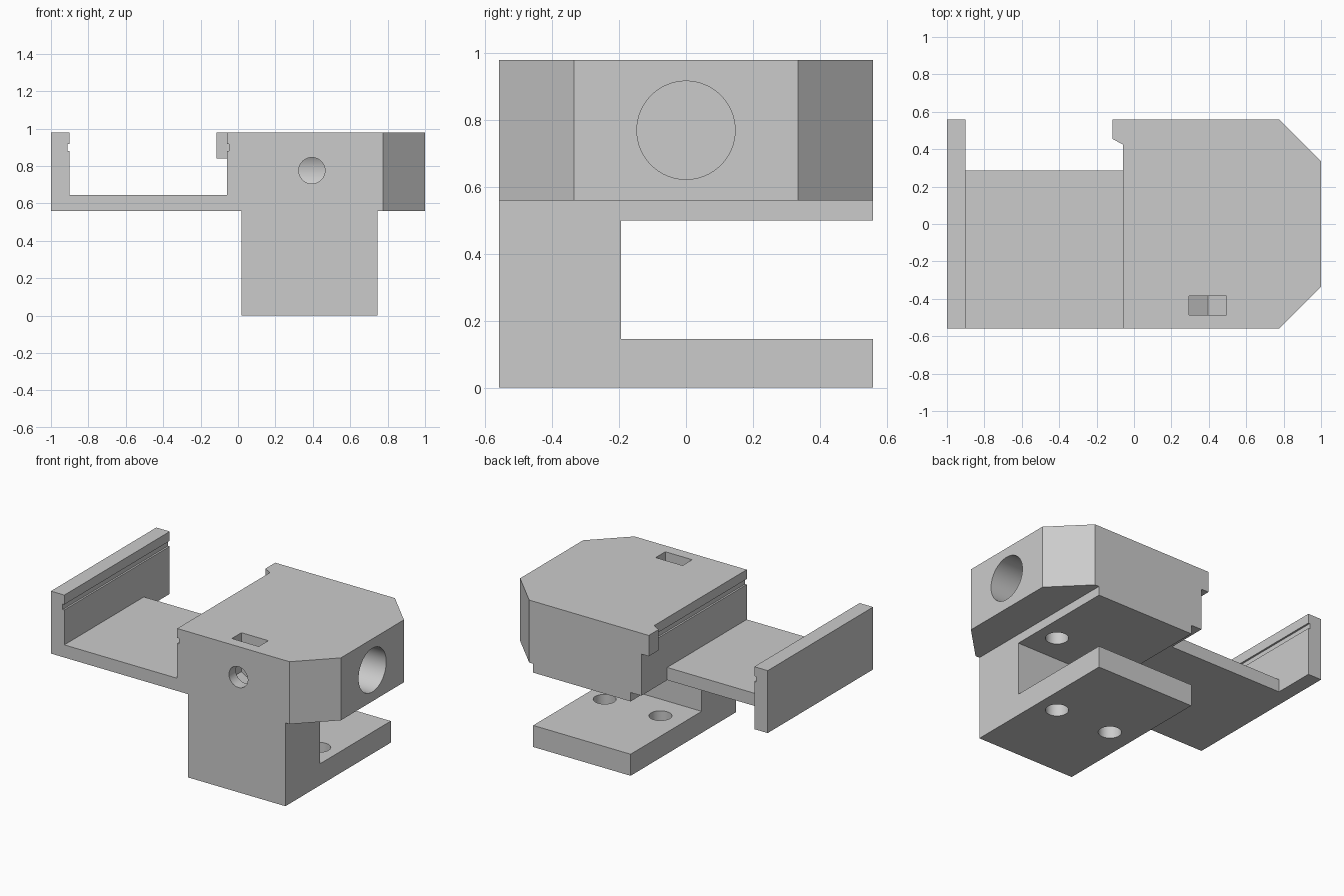
import bpy
import bmesh
import math
from mathutils import Vector

cube = bpy.data.objects.get("Cube")
if cube:
    bpy.data.objects.remove(cube, do_unlink=True)

grey = bpy.data.materials.new("plain_grey")
grey.use_nodes = True
grey.diffuse_color = (0.6, 0.6, 0.6, 1)
grey.node_tree.nodes["Principled BSDF"].inputs["Base Color"].default_value = grey.diffuse_color


def prism(name, points, axis, low, high):
    """Extrude a 2D outline along an axis."""
    place = {"x": lambda a, b, c: (c, a, b),
             "y": lambda a, b, c: (a, c, b),
             "z": lambda a, b, c: (a, b, c)}[axis]
    bm = bmesh.new()
    face = bm.faces.new([bm.verts.new(place(a, b, low)) for a, b in points])
    out = bmesh.ops.extrude_face_region(bm, geom=[face])
    moved = [v for v in out["geom"] if isinstance(v, bmesh.types.BMVert)]
    bmesh.ops.translate(bm, verts=moved, vec=Vector(place(0, 0, high - low)))
    bmesh.ops.recalc_face_normals(bm, faces=bm.faces)
    mesh = bpy.data.meshes.new(name)
    bm.to_mesh(mesh)
    bm.free()
    mesh.materials.append(grey)
    obj = bpy.data.objects.new(name, mesh)
    bpy.context.collection.objects.link(obj)
    return obj


def rect(a0, a1, b0, b1):
    return [(a0, b0), (a1, b0), (a1, b1), (a0, b1)]


def ring(a, b, radius, sides=64, turn=0.0):
    return [(a + radius * math.cos(turn + math.tau * i / sides),
             b + radius * math.sin(turn + math.tau * i / sides)) for i in range(sides)]


def combine(target, other, operation):
    """Apply a boolean and discard the second solid."""
    mod = target.modifiers.new(operation.lower(), "BOOLEAN")
    mod.operation = operation
    mod.solver = "EXACT"
    mod.object = other
    bpy.context.view_layer.objects.active = target
    bpy.ops.object.modifier_apply(modifier=mod.name)
    bpy.data.objects.remove(other, do_unlink=True)


DEEP = 0.56      # half depth
BASE, TOP = 0.56, 0.98
HOLE = 0.07
MID = 0.77       # height of the bore axis

# Chamfered main block with a groove along its inner side
body = prism("clamp_body", [(-0.06, -DEEP), (0.775, -DEEP), (1, -0.335), (1, 0.335),
                            (0.775, DEEP), (-0.06, DEEP)], "z", BASE, TOP)
combine(body, prism("groove", rect(-0.1, -0.048, 0.88, 0.917), "y", -0.7, 0.7), "DIFFERENCE")

# Stop lip at the rear inner corner
combine(body, prism("stop_lip", [(-0.115, DEEP), (-0.115, 0.455), (-0.06, 0.425),
                                 (0, 0.425), (0, DEEP)], "z", 0.84, TOP), "UNION")

# Flat tray and grooved side wall
combine(body, prism("tray", rect(-0.95, -0.02, BASE, 0.645), "y", -DEEP, 0.285), "UNION")
wall = prism("side_wall", rect(-1, -0.9, BASE, TOP), "y", -DEEP, DEEP)
combine(wall, prism("groove", rect(-0.912, -0.8, 0.88, 0.917), "y", -0.7, 0.7), "DIFFERENCE")
combine(body, wall, "UNION")

# C-shaped bracket underneath
combine(body, prism("bracket", [(-DEEP, 0), (DEEP, 0), (DEEP, 0.145), (-0.195, 0.145),
                                (-0.195, 0.5), (DEEP, 0.5), (DEEP, BASE), (-DEEP, BASE)],
                    "x", 0.02, 0.745), "UNION")

# Large blind bore from the side
combine(body, prism("bore", ring(0, MID, 0.147), "x", 0.1, 1.2), "DIFFERENCE")

# Screw hole from the front with a hexagonal nut pocket open at the top
combine(body, prism("screw_hole", ring(0.395, 0.775, HOLE), "y", -0.7, 0), "DIFFERENCE")
hexagon = ring(0.395, 0.775, 0.1 / math.cos(math.pi / 6), 6, math.pi / 6)
pocket = [hexagon[2], hexagon[3], hexagon[4], hexagon[5]]
pocket = pocket[1:] + [(pocket[-1][0], 1.1), (pocket[0][0], 1.1)]
combine(body, prism("nut_pocket", pocket, "y", -0.487, -0.385), "DIFFERENCE")

# Two vertical clamp holes through the foot and up into the bore
for x in (0.19, 0.605):
    combine(body, prism("clamp_hole", ring(x, 0, HOLE), "z", -0.1, 0.7), "DIFFERENCE")

bpy.ops.object.select_all(action="DESELECT")
body.select_set(True)
bpy.context.view_layer.objects.active = body
bpy.ops.object.shade_smooth_by_angle(angle=math.radians(25))
